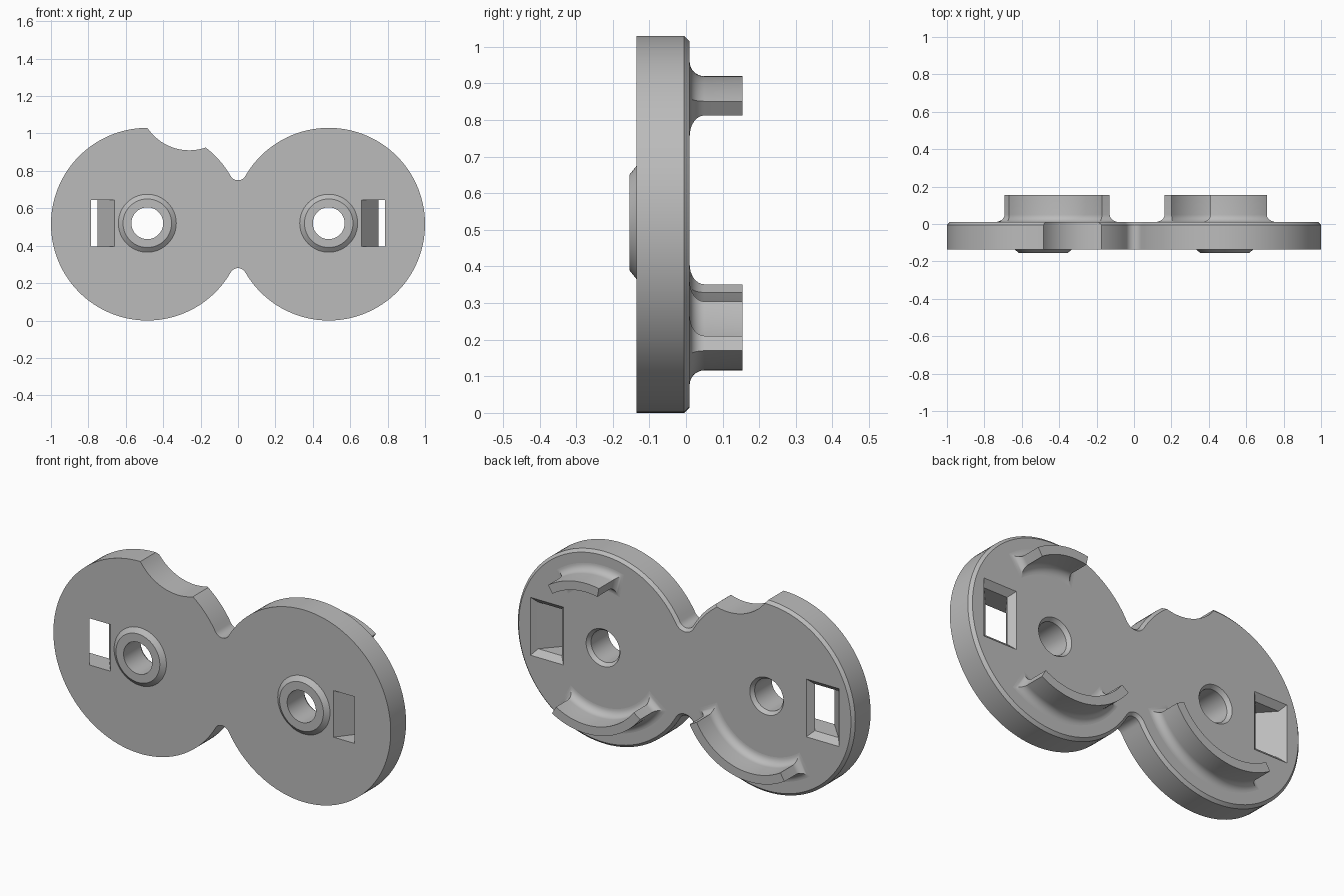
import bpy
import bmesh
from math import sin, cos, pi, atan2, radians, sqrt

if "Cube" in bpy.data.objects:
    bpy.data.objects.remove(bpy.data.objects["Cube"], do_unlink=True)

CX, CZ, R = 0.485, 0.515, 0.515        # disc centres and radius
FRONT, BACK = -0.135, 0.01             # plate faces
NECK_R, NECK_H = 0.045, 0.28           # fillet circle between the discs

grey = bpy.data.materials.new("plain grey")
grey.use_nodes = True
colour = (0.5, 0.5, 0.5, 1)
grey.diffuse_color = colour
grey.node_tree.nodes["Principled BSDF"].inputs["Base Color"].default_value = colour


def loft(name, rings, closed=False):
    """Skin rings of (y, [(x, z), ...]); cap the ends, or close into a tube."""
    bm = bmesh.new()
    rows = [[bm.verts.new((x, y, z)) for x, z in pts] for y, pts in rings]
    n = len(rows[0])
    pairs = list(zip(rows, rows[1:]))
    if closed:
        pairs.append((rows[-1], rows[0]))
    else:
        bm.faces.new(rows[0])
        bm.faces.new(rows[-1])
    for a, b in pairs:
        for i in range(n):
            j = (i + 1) % n
            bm.faces.new((a[i], a[j], b[j], b[i]))
    bmesh.ops.recalc_face_normals(bm, faces=bm.faces)
    mesh = bpy.data.meshes.new(name)
    bm.to_mesh(mesh)
    bm.free()
    mesh.materials.append(grey)
    ob = bpy.data.objects.new(name, mesh)
    bpy.context.collection.objects.link(ob)
    return ob


def arc(cx, cz, r, a, b, n):
    return [(cx + r * cos(a + (b - a) * i / n), cz + r * sin(a + (b - a) * i / n))
            for i in range(n + 1)]


def circle(cx, cz, r, n=64):
    return arc(cx, cz, r, 0, 2 * pi, n)[:-1]


def activate(ob):
    bpy.ops.object.select_all(action="DESELECT")
    ob.select_set(True)
    bpy.context.view_layer.objects.active = ob


def smooth(ob):
    activate(ob)
    bpy.ops.object.shade_smooth_by_angle(angle=radians(28))


def cut(ob, cutter):
    cutter.hide_render = True
    mod = ob.modifiers.new("cut", "BOOLEAN")
    mod.operation, mod.solver, mod.object = "DIFFERENCE", "EXACT", cutter
    activate(ob)
    bpy.ops.object.modifier_apply(modifier=mod.name)
    bpy.data.objects.remove(cutter, do_unlink=True)


def outline(d):
    """Figure-eight outline with filleted neck, inset by d."""
    t = atan2(NECK_H, CX)
    pts = arc(CX, CZ, R - d, t - pi, pi - t, 96)
    pts += arc(0, CZ + NECK_H, NECK_R + d, -t, t - pi, 14)[1:-1]
    pts += arc(-CX, CZ, R - d, t, 2 * pi - t, 96)
    pts += arc(0, CZ - NECK_H, NECK_R + d, pi - t, t, 14)[1:-1]
    return pts


def box_ring(side, inner, outer, low, high):
    return [(side * inner, low), (side * outer, low), (side * outer, high), (side * inner, high)]


# Plate with a chamfered back edge
plate = loft("plate", [(FRONT, outline(0)), (BACK - 0.015, outline(0)), (BACK, outline(0.015))])

# Scooped notch in the rim
notch = circle(-0.26, 1.18, 0.27, 96)
cut(plate, loft("notch_cutter", [(-0.3, notch), (0.2, notch)]))

for side, label in ((1, "left"), (-1, "right")):
    # Pivot hole, countersunk at the back
    cut(plate, loft("hole_cutter", [(y, circle(side * CX, 0.52, r)) for y, r in
                                    ((-0.3, 0.085), (BACK - 0.02, 0.085), (BACK + 0.02, 0.115))]))
    # Slanted slot that flares open at the back
    cut(plate, loft("slot_cutter", [
        (FRONT - 0.02, box_ring(side, 0.646, 0.767, 0.395, 0.645)),
        (BACK - 0.03, box_ring(side, 0.75, 0.89, 0.395, 0.645)),
        (BACK + 0.03, box_ring(side, 0.69, 0.94, 0.335, 0.705))]))
    # Raised collar round the hole
    smooth(loft(label + "_collar", [(y, circle(side * CX, 0.52, r)) for y, r in
                                    ((FRONT + 0.005, 0.155), (FRONT, 0.155), (FRONT - 0.02, 0.13),
                                     (FRONT - 0.02, 0.085), (FRONT + 0.005, 0.085))], closed=True))
smooth(plate)


def rib(name, cx, start, end, fillet=0.04, inner=0.355, outer=0.402):
    """Curved rib with a fillet round its foot; angles in degrees."""
    def section(d):
        a, b = radians(start), radians(end)
        r0, r1 = inner - d, outer + d
        return (arc(cx, CZ + 0.003, r1, a - d / r1, b + d / r1, 32)
                + arc(cx, CZ + 0.003, r0, b + d / r0, a - d / r0, 32))
    rings = [(BACK - 0.005, section(fillet))]
    for i in range(9):
        t = i / 8 * pi / 2
        rings.append((BACK + fillet * (1 - cos(t)), section(fillet * (1 - sin(t)))))
    rings.append((0.155, section(0)))
    smooth(loft(name, rings))


# Ribs on the back
rib("left_upper_rib", CX, 56, 101)
rib("left_lower_rib", CX, 217, 300)
rib("right_lower_rib", -CX, 239, 332)
